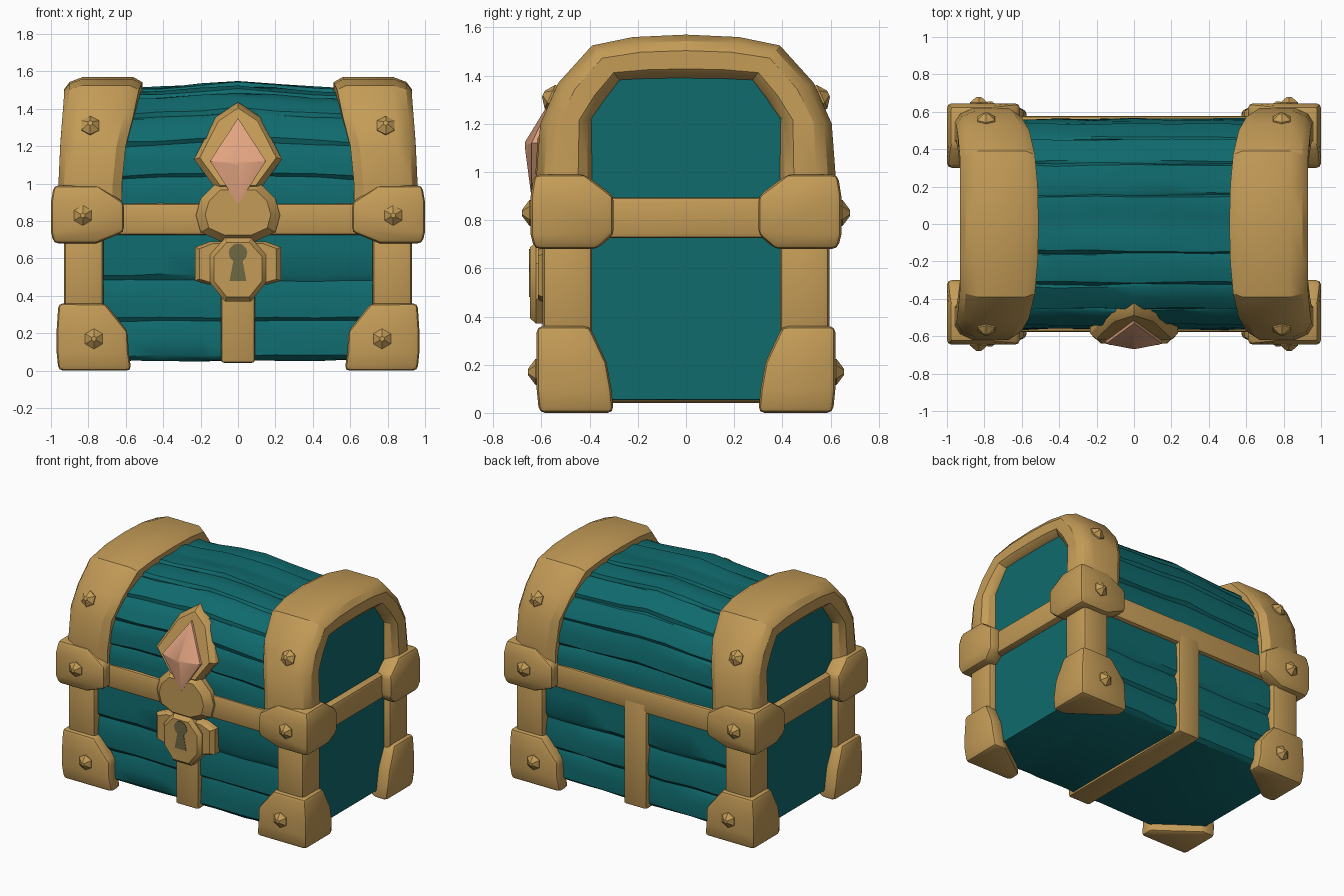
import bpy, bmesh, math, random
from mathutils import Vector

random.seed(4)
cube = bpy.data.objects.get("Cube")
if cube:
    bpy.data.objects.remove(cube, do_unlink=True)


def material(name, rgb):
    m = bpy.data.materials.new(name)
    m.use_nodes = True
    m.diffuse_color = (*rgb, 1)
    bsdf = m.node_tree.nodes["Principled BSDF"]
    bsdf.inputs["Base Color"].default_value = (*rgb, 1)
    bsdf.inputs["Roughness"].default_value = 0.7
    return m


GOLD = material("warm gold", (0.55, 0.33, 0.095))
TEAL = material("teal wood", (0.005, 0.145, 0.155))
GEM = material("peach gem", (0.76, 0.37, 0.22))
DARK = material("keyhole olive", (0.16, 0.14, 0.06))
parts = []


def loft(name, rings, mat, bevel=0.0, segments=2):
    """Skin a list of equal-length closed rings and cap both ends."""
    bm = bmesh.new()
    rows = [[bm.verts.new(p) for p in ring] for ring in rings]
    n = len(rows[0])
    for a, b in zip(rows, rows[1:]):
        for i in range(n):
            j = (i + 1) % n
            bm.faces.new((a[i], a[j], b[j], b[i]))
    bm.faces.new(rows[0][::-1])
    bm.faces.new(rows[-1])
    bmesh.ops.recalc_face_normals(bm, faces=bm.faces)
    if bevel:
        edges = [e for e in bm.edges if e.calc_face_angle(0) > math.radians(25)]
        bmesh.ops.bevel(bm, geom=edges, offset=bevel, segments=segments,
                        profile=0.5, affect='EDGES', clamp_overlap=True)
        bmesh.ops.recalc_face_normals(bm, faces=bm.faces)
    mesh = bpy.data.meshes.new(name)
    bm.to_mesh(mesh)
    bm.free()
    mesh.materials.append(mat)
    obj = bpy.data.objects.new(name, mesh)
    bpy.context.collection.objects.link(obj)
    parts.append(obj)
    return obj


def box(name, x, y, z0, z1, mat, bevel):
    ring = [(-x, -y), (x, -y), (x, y), (-x, y)]
    return loft(name, [[(a, b, z) for a, b in ring] for z in (z0, z1)], mat, bevel)


def side_name(sx, sy):
    return ("back_" if sy > 0 else "front_") + ("left" if sx > 0 else "right")


# Wooden body and lid, each a plank-stepped profile running along x
def planks(name, half, bulge, close_bottom):
    stops = [-0.88, -0.6, -0.42, -0.2, 0, 0.2, 0.42, 0.6, 0.88]
    profile = []
    for k, ((y0, z0), (y1, z1)) in enumerate(zip(half, half[1:])):
        d = Vector((y1 - y0, z1 - z0))
        out = Vector((d.y, -d.x)).normalized()
        for t, lift in ((0.03, -0.008), (0.12, 0.012), (0.55, 0.012), (0.95, 0.0)):
            profile.append((y0 + d.x * t + out.x * lift, z0 + d.y * t + out.y * lift))
    if close_bottom:
        profile = [(half[0][0] - 0.02, half[0][1])] + profile + [half[-1]]
    full = profile + [(-y, z) for y, z in reversed(profile)]
    rings = []
    for x in stops:
        b = 1 + bulge * max(0, 1 - abs(x) / 0.52)
        wob = 0.0 if abs(x) > 0.8 else 0.006
        rings.append([(x, y + random.uniform(-wob, wob),
                       z * b + random.uniform(-wob, wob)) for y, z in full])
    return loft(name, rings, TEAL)


planks("chest_body", [(0.535, 0.055), (0.54, 0.26), (0.54, 0.47), (0.54, 0.82)], 0, True)
planks("chest_lid", [(0.55, 0.82), (0.55, 1.02), (0.535, 1.2), (0.46, 1.35),
                     (0.33, 1.455), (0.16, 1.49), (0.02, 1.5)], 0.025, False)

# Heavy arched bands over the lid: outer y z, inner y z, inner x, outer x
half_arch = [(0.62, 0.85, 0.39, 0.85, 0.62, 0.96), (0.62, 1.0, 0.39, 1.0, 0.62, 0.96),
             (0.605, 1.2, 0.39, 1.22, 0.6, 0.95), (0.53, 1.37, 0.33, 1.3, 0.56, 0.94),
             (0.39, 1.525, 0.27, 1.375, 0.53, 0.93), (0.22, 1.56, 0.13, 1.38, 0.515, 0.93),
             (0, 1.57, 0, 1.38, 0.51, 0.93)]
mirrored = [(-a, b, -c, d, e, f) for a, b, c, d, e, f in half_arch[-2::-1]]
for sx in (-1, 1):
    rings = []
    for oy, oz, iy, iz, xi, xo in half_arch + mirrored:
        section = [(xi, 0.3), (xi, 0.85), (xi + 0.05, 1), (xo - 0.1, 1),
                   (xo - 0.03, 0.86), (xo, 0.65), (xo, 0.25), (xo - 0.03, 0.08), (xo - 0.08, 0)]
        rings.append([(sx * x, iy + (oy - iy) * r, iz + (oz - iz) * r) for x, r in section])
    loft("lid_arch_" + ("left" if sx > 0 else "right"), rings, GOLD)


# Corner fittings: wrap-around chunks whose inner corner is cut diagonally
def corner(name, sx, sy, levels):
    rings = []
    for z, xo, yo, xi, yi in levels:
        section = [(xo, yo), (xi, yo), (xi, yo - 0.1), (xo - 0.1, yi), (xo, yi)]
        rings.append([(sx * x, sy * y, z) for x, y in section])
    return loft(name, rings, GOLD, 0.025)


foot = [(0, 0.96, 0.61, 0.57, 0.30), (0.1, 0.97, 0.62, 0.585, 0.31),
        (0.21, 0.97, 0.62, 0.59, 0.33), (0.36, 0.96, 0.62, 0.71, 0.40)]
bracket = [(0.68, 0.985, 0.63, 0.76, 0.37), (0.74, 1.0, 0.645, 0.61, 0.30),
           (0.9, 1.0, 0.645, 0.61, 0.30), (0.99, 0.985, 0.63, 0.75, 0.42)]
post = [(0.3, 0.93, 0.595, 0.72, 0.39), (0.75, 0.93, 0.595, 0.72, 0.39)]


# Faceted hexagonal rivets
def rivet(name, pos, normal):
    n = Vector(normal).normalized()
    u = Vector((1, 0, 0))
    v = n.cross(u)
    rings = []
    for r, h in ((0.054, -0.03), (0.054, 0.005), (0.014, 0.035)):
        rings.append([Vector(pos) + n * h + (u * math.sin(k * math.pi / 3)
                      + v * math.cos(k * math.pi / 3)) * r for k in range(6)])
    loft(name, rings, GOLD)


for sx in (-1, 1):
    for sy in (-1, 1):
        tag = side_name(sx, sy)
        corner("foot_" + tag, sx, sy, foot)
        corner("bracket_" + tag, sx, sy, bracket)
        corner("post_" + tag, sx, sy, post)
        rivet("foot_rivet_" + tag, (sx * 0.77, sy * 0.62, 0.17), (0, sy, 0))
        rivet("bracket_rivet_" + tag, (sx * 0.83, sy * 0.645, 0.83), (0, sy, 0))
        rivet("arch_rivet_" + tag, (sx * 0.79, sy * 0.56, 1.31), (0, sy, 0.45))

# Rim band round the chest and strap wrapped beneath it
box("rim_band", 0.93, 0.578, 0.725, 0.895, GOLD, 0.02)
box("centre_strap", 0.09, 0.578, 0.042, 0.8, GOLD, 0.015)


# Front fittings: chamfered plates; front(z) gives the y of the face
def plate(name, right_half, front, back, inset, chamfer, mat):
    outline = right_half + [(-x, z) for x, z in reversed(right_half) if x > 0]
    zc = (max(z for _, z in outline) + min(z for _, z in outline)) / 2
    small = [(x * inset, zc + (z - zc) * inset) for x, z in outline]
    rings = [[(x, back, z) for x, z in outline],
             [(x, front(z) + chamfer, z) for x, z in outline],
             [(x, front(z), z) for x, z in small]]
    return loft(name, rings, mat)


plate("lock_wings", [(0.16, 0.46), (0.23, 0.48), (0.23, 0.66), (0.15, 0.69)],
      lambda z: -0.615, -0.5, 0.9, 0.025, GOLD)
plate("lock_plate", [(0.07, 0.37), (0.15, 0.47), (0.15, 0.62), (0.07, 0.71)],
      lambda z: -0.648, -0.5, 0.86, 0.025, GOLD)
plate("hasp", [(0.09, 0.69), (0.2, 0.74), (0.225, 0.83), (0.2, 0.92), (0.12, 1.0)],
      lambda z: -0.64, -0.5, 0.78, 0.045, GOLD)


def slope(z):
    return -0.625 + 0.48 * max(0, z - 1.12)


plate("gem_frame", [(0.11, 0.96), (0.235, 1.13), (0.12, 1.355), (0, 1.435)],
      slope, -0.36, 0.87, 0.035, GOLD)

# Four-sided faceted gem
rim = [(0, 0.89), (0.15, 1.12), (0, 1.35), (-0.15, 1.12)]
loft("gem", [[(x, -0.5, z) for x, z in rim],
             [(x, slope(z) - 0.016, z) for x, z in rim],
             [(x * 0.06, -0.668, 1.11 + (z - 1.11) * 0.06) for x, z in rim]], GEM)

# Keyhole: round top with a flared slot
hole = [(0.05 * math.sin(a), 0.63 + 0.05 * math.cos(a))
        for a in (math.radians(d) for d in range(-150, 151, 30))]
hole += [(0.045, 0.48), (-0.045, 0.48)]
loft("keyhole", [[(x, y, z) for x, z in hole] for y in (-0.645, -0.651)], DARK)

# Smooth shading with crisp edges kept
for o in bpy.context.view_layer.objects:
    o.select_set(False)
for o in parts:
    o.select_set(True)
bpy.context.view_layer.objects.active = parts[0]
bpy.ops.object.shade_smooth_by_angle(angle=math.radians(32))
